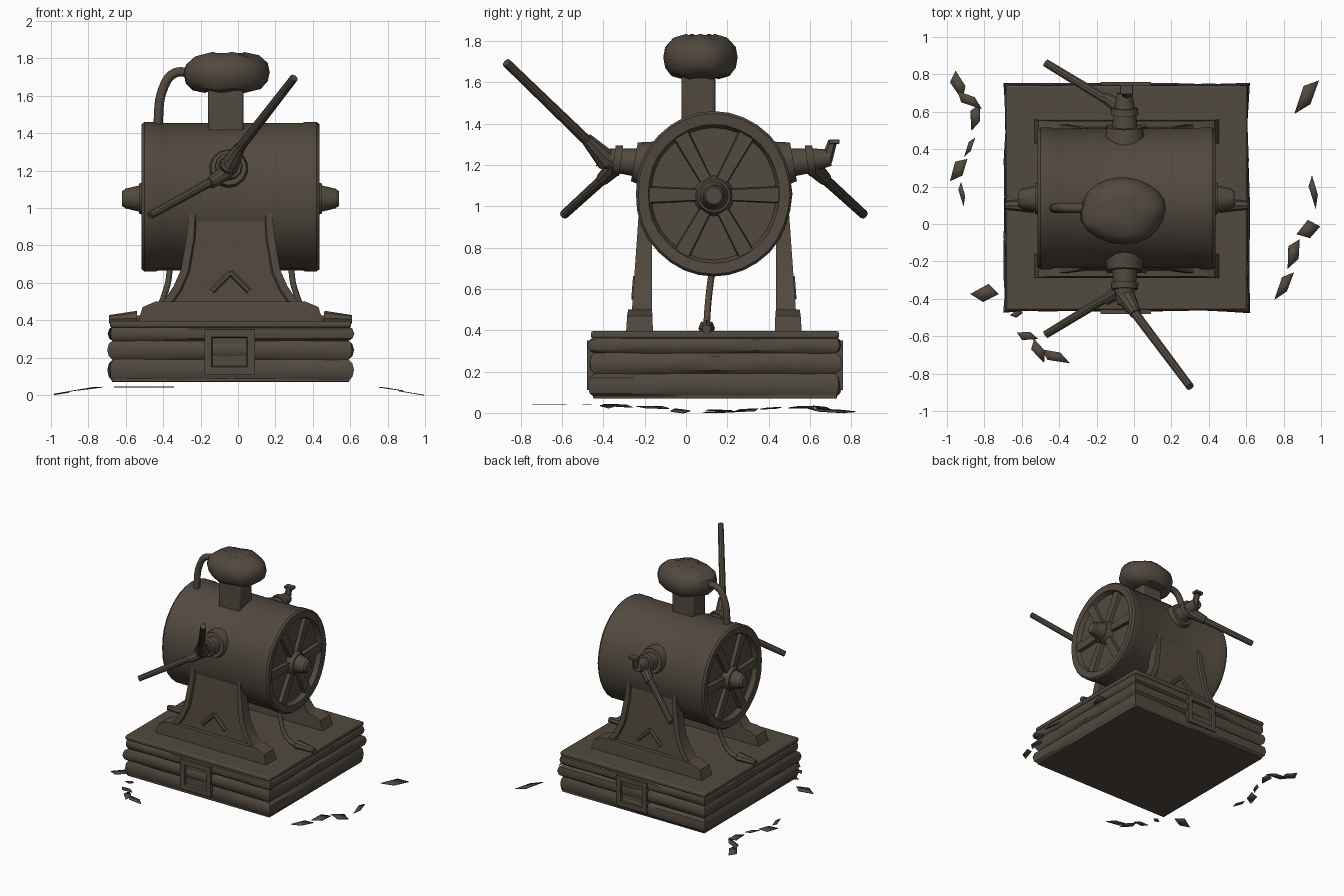
import bpy, bmesh, random
from math import sin, cos, pi, radians
from mathutils import Vector, Matrix

random.seed(4)
if "Cube" in bpy.data.objects:
    bpy.data.objects.remove(bpy.data.objects["Cube"])

COLOUR = (0.085, 0.067, 0.050, 1)
mat = bpy.data.materials.new("aged brown metal")
mat.use_nodes = True
mat.diffuse_color = COLOUR
mat.node_tree.nodes["Principled BSDF"].inputs["Base Color"].default_value = COLOUR

CX, CY = -0.04, 0.135            # centre of the machine
DRUM_Z, RY, RZ = 1.06, 0.38, 0.40


def finish(name, bm, bevel=0, normals=True):
    if normals:
        bmesh.ops.recalc_face_normals(bm, faces=bm.faces)
    mesh = bpy.data.meshes.new(name)
    bm.to_mesh(mesh)
    bm.free()
    mesh.materials.append(mat)
    obj = bpy.data.objects.new(name, mesh)
    bpy.context.collection.objects.link(obj)
    bpy.ops.object.select_all(action='DESELECT')
    obj.select_set(True)
    bpy.context.view_layer.objects.active = obj
    bpy.ops.object.shade_smooth_by_angle(angle=radians(35))
    if bevel:
        mod = obj.modifiers.new("worn edges", 'BEVEL')
        mod.width, mod.segments = bevel, 2
    return obj


def box(name, centre, size, bevel=0.01):
    bm = bmesh.new()
    bmesh.ops.create_cube(bm, size=1, matrix=Matrix.Translation(centre) @ Matrix.Diagonal((*size, 1)))
    return finish(name, bm, bevel)


def rod(name, p, q, r1, r2, sides=10):
    p, q = Vector(p), Vector(q)
    turn = (q - p).to_track_quat('Z', 'Y').to_matrix().to_4x4()
    bm = bmesh.new()
    bmesh.ops.create_cone(bm, cap_ends=True, segments=sides, radius1=r1, radius2=r2,
                          depth=(q - p).length, matrix=Matrix.Translation((p + q) / 2) @ turn)
    return finish(name, bm)


def loft(name, rings):
    """Skin a stack of equal point rings and cap both ends."""
    bm = bmesh.new()
    rows = [[bm.verts.new(p) for p in ring] for ring in rings]
    n = len(rows[0])
    for a, b in zip(rows, rows[1:]):
        for i in range(n):
            bm.faces.new((a[i], a[(i + 1) % n], b[(i + 1) % n], b[i]))
    bm.faces.new(rows[0])
    bm.faces.new(rows[-1])
    return finish(name, bm)


def tube(name, points, radius):
    curve = bpy.data.curves.new(name, 'CURVE')
    curve.dimensions = '3D'
    curve.bevel_depth, curve.bevel_resolution = radius, 2
    curve.resolution_u = 6
    curve.use_fill_caps = True
    spline = curve.splines.new('BEZIER')
    spline.bezier_points.add(len(points) - 1)
    for bp, p in zip(spline.bezier_points, points):
        bp.co = p
        bp.handle_left_type = bp.handle_right_type = 'AUTO'
    curve.materials.append(mat)
    obj = bpy.data.objects.new(name, curve)
    bpy.context.collection.objects.link(obj)


# Plinth of three bulging, uneven courses
HX, HY, STEPS = 0.63, 0.585, 6
outline = [(-1 + 2 * i / STEPS, -1) for i in range(STEPS)]
outline += [(1, -1 + 2 * i / STEPS) for i in range(STEPS)]
outline += [(-x, -y) for x, y in outline]
for k, (low, high) in enumerate([(0.07, 0.195), (0.185, 0.295), (0.285, 0.37)]):
    swell = [random.uniform(0.01, 0.032) for _ in outline]
    rings = []
    for t, bulge in [(0, -0.3), (0.2, 0.7), (0.5, 1), (0.8, 0.7), (1, -0.3)]:
        rings.append([(CX + x * (HX + s * bulge), 0.14 + y * (HY + s * bulge), low + (high - low) * t)
                      for (x, y), s in zip(outline, swell)])
    loft("plinth_course_%d" % (k + 1), rings)
box("plinth_top", (CX, 0.14, 0.378), (1.29, 1.2, 0.035))
box("plinth_bottom", (CX, 0.14, 0.08), (1.27, 1.18, 0.02), 0.004)

# Framed hatches, on the front and back of the plinth
for side, y in (("front", -0.455), ("back", 0.735)):
    bm = bmesh.new()
    bmesh.ops.create_cube(bm, size=1, matrix=Matrix.Translation((-0.045, y, 0.23))
                          @ Matrix.Diagonal((0.27, 0.05, 0.24, 1)))
    faces = [f for f in bm.faces if abs(f.normal.y) > 0.9]
    bmesh.ops.inset_individual(bm, faces=faces, thickness=0.055)
    bmesh.ops.inset_individual(bm, faces=faces, thickness=0.008, depth=-0.018)
    finish(side + "_hatch", bm)

# Flared pedestals with a sunken panel and a chevron
half = [(0.215, 1.02), (0.235, 0.85), (0.265, 0.67), (0.305, 0.58), (0.36, 0.5), (0.42, 0.46), (0.42, 0.40)]
for side, s in (("front", -1), ("back", 1)):
    bm = bmesh.new()

    def depth(z, outer):
        return 0.135 + s * ((0.36 + 0.07 * (1.02 - z)) if outer else 0.30)

    points = [(CX + x, z) for x, z in half] + [(CX - x, z) for x, z in reversed(half)]
    outer = [bm.verts.new((x, depth(z, True), z)) for x, z in points]
    inner = [bm.verts.new((x, depth(z, False), z)) for x, z in points]
    face = bm.faces.new(outer)
    bm.faces.new(inner)
    for i in range(len(points)):
        j = (i + 1) % len(points)
        bm.faces.new((outer[i], outer[j], inner[j], inner[i]))
    bmesh.ops.recalc_face_normals(bm, faces=bm.faces)
    bmesh.ops.inset_region(bm, faces=[face], thickness=0.04, depth=0)
    bmesh.ops.inset_region(bm, faces=[face], thickness=0.008, depth=-0.014)
    finish(side + "_pedestal", bm, 0, False)
    for m in (-1, 1):
        rod(side + "_chevron", (CX, depth(0.66, True) - s * 0.008, 0.655),
            (CX + m * 0.1, depth(0.55, True) - s * 0.008, 0.555), 0.016, 0.016, 6)
    # Spreading foot
    foot = []
    for z, w, a, b in [(0.39, 0.495, 0.295, 0.425), (0.47, 0.47, 0.297, 0.42), (0.5, 0.4, 0.3, 0.415)]:
        foot.append([(CX + x, CY + s * y, z) for x, y in ((-w, a), (w, a), (w, b), (-w, b))])
    loft(side + "_foot", foot)

# Drum with dished ends
N = 32


def ring(x, f, wobble=0.0):
    return [(CX + x, CY + f * RY * cos(2 * pi * i / N) * (1 + wobble * sin(5 * i)),
             DRUM_Z + f * RZ * sin(2 * pi * i / N)) for i in range(N)]


drum = [(0.435, 0.1), (0.435, 0.8), (0.47, 0.84), (0.475, 0.97), (0.46, 1.0), (0.40, 1.0), (0.385, 0.985)]
loft("drum", [ring(-x, f, 0.008) for x, f in drum] + [ring(x, f, 0.008) for x, f in reversed(drum)])

# Six spokes and a tapered hub on each end
for side, s in (("left", 1), ("right", -1)):
    for k in range(6):
        a = k * pi / 3
        out = Vector((0, cos(a) * RY, sin(a) * RZ))
        across = Vector((0, -sin(a), cos(a)))
        hub = Vector((CX, CY, DRUM_Z - 0.005))
        rings = []
        for x, shrink in ((0.42, 1), (0.462, 0.8)):
            rings.append([hub + Vector((s * x, 0, 0)) + out * r + across * w * shrink
                          for r, w in ((0.1, -0.03), (0.83, -0.045), (0.83, 0.045), (0.1, 0.03))])
        loft(side + "_spoke", rings)
    hub_z = 1.05
    rod(side + "_hub_collar", (CX + s * 0.43, CY, hub_z), (CX + s * 0.49, CY, hub_z), 0.10, 0.08, 16)
    rod(side + "_hub", (CX + s * 0.48, CY, hub_z), (CX + s * 0.565, CY, hub_z), 0.072, 0.052, 16)
    rod(side + "_hub_cap", (CX + s * 0.56, CY, hub_z), (CX + s * 0.58, CY, hub_z), 0.052, 0.04, 16)
    # Cord hanging under the drum to a plug on the plinth
    tube(side + "_cord", [(CX + s * x, y, z) for x, y, z in
                          ((0.32, 0.13, 0.72), (0.345, 0.11, 0.56), (0.42, 0.1, 0.43), (0.56, 0.1, 0.405))], 0.016)
    rod(side + "_plug", (CX + s * 0.5, 0.1, 0.41), (CX + s * 0.65, 0.1, 0.405), 0.04, 0.022, 8)

# Chimney, lumpy cap and its bent pipe
box("chimney", (-0.065, 0.06, 1.52), (0.19, 0.165, 0.3), 0.015)
cap = [(1.62, 0.5), (1.635, 0.8), (1.67, 0.95), (1.72, 1.0), (1.77, 0.95), (1.81, 0.75), (1.828, 0.4)]
loft("chimney_cap", [[(-0.06 + 0.23 * f * cos(t) * (1 + 0.03 * sin(4 * t)),
                       0.07 + 0.18 * f * sin(t), z + 0.006 * cos(5 * t))
                      for t in (2 * pi * i / 20 for i in range(20))] for z, f in cap])
tube("bent_pipe", [(-0.24, 0.085, 1.72), (-0.34, 0.085, 1.72), (-0.40, 0.085, 1.64), (-0.43, 0.085, 1.43)], 0.025)

# Axle stubs and long handles on front and back
for side, s in (("front", -1), ("back", 1)):
    def at(d, z):
        return (-0.05, CY + s * d, z)
    rod(side + "_axle_flange", at(0.3, 1.2), at(0.385, 1.215), 0.115, 0.095, 14)
    rod(side + "_axle", at(0.36, 1.21), at(0.46, 1.22), 0.07, 0.06, 12)
    rod(side + "_axle_collar", at(0.45, 1.22), at(0.485, 1.225), 0.075, 0.07, 12)
    rod(side + "_axle_end", at(0.48, 1.225), at(0.565, 1.235), 0.055, 0.04, 12)
    rod(side + "_lower_handle_socket", at(0.47, 1.2), (-0.15, CY + s * 0.54, 1.13), 0.045, 0.032)
    rod(side + "_lower_handle", (-0.1, CY + s * 0.5, 1.165), (-0.47, CY + s * 0.725, 0.96), 0.026, 0.022)
rod("upper_handle_socket", (-0.05, -0.38, 1.22), (0.01, -0.48, 1.325), 0.055, 0.03)
rod("upper_handle", (-0.03, -0.43, 1.27), (0.3, -0.87, 1.695), 0.026, 0.022)
rod("broken_handle", (-0.04, 0.68, 1.22), (-0.04, 0.71, 1.315), 0.028, 0.022, 6)
box("broken_handle_tip", (-0.04, 0.718, 1.313), (0.07, 0.05, 0.022), 0.004)

# Thin scraps scattered on the ground: x, y, length, width, angle
scraps = [(-0.94, 0.74, 0.16, 0.07, 110), (-0.88, 0.66, 0.16, 0.06, 150), (-0.85, 0.57, 0.15, 0.06, 80),
          (-0.88, 0.41, 0.12, 0.03, 65), (-0.94, 0.29, 0.15, 0.07, 60), (-0.92, 0.16, 0.13, 0.03, 100),
          (-0.80, -0.37, 0.15, 0.09, 10), (-0.57, -0.60, 0.12, 0.05, 170), (-0.51, -0.68, 0.14, 0.06, 120),
          (-0.42, -0.71, 0.17, 0.06, 160), (0.92, 0.68, 0.22, 0.08, 60), (0.96, 0.17, 0.18, 0.04, 100),
          (0.93, -0.03, 0.13, 0.09, 30), (0.85, -0.16, 0.17, 0.07, 75), (0.80, -0.33, 0.18, 0.06, 60),
          (-0.63, -0.48, 0.07, 0.04, 20)]
bm = bmesh.new()
for x, y, length, width, angle in scraps:
    turn = Matrix.Rotation(radians(angle), 3, 'Z')
    verts = []
    for u, v in ((-0.5, 0.1), (-0.1, -0.5), (0.5, -0.2), (0.2, 0.5)):
        p = turn @ Vector((u * length, v * width, 0)) + Vector((x, y, 0))
        p.x = max(-1, min(1, p.x))
        p.z = min(0.04, 0.17 * (1 - abs(p.x)))
        verts.append(bm.verts.new(p))
    bm.faces.new(verts)
ground = finish("ground_scraps", bm)
thick = ground.modifiers.new("thickness", 'SOLIDIFY')
thick.thickness, thick.offset = 0.004, 1
